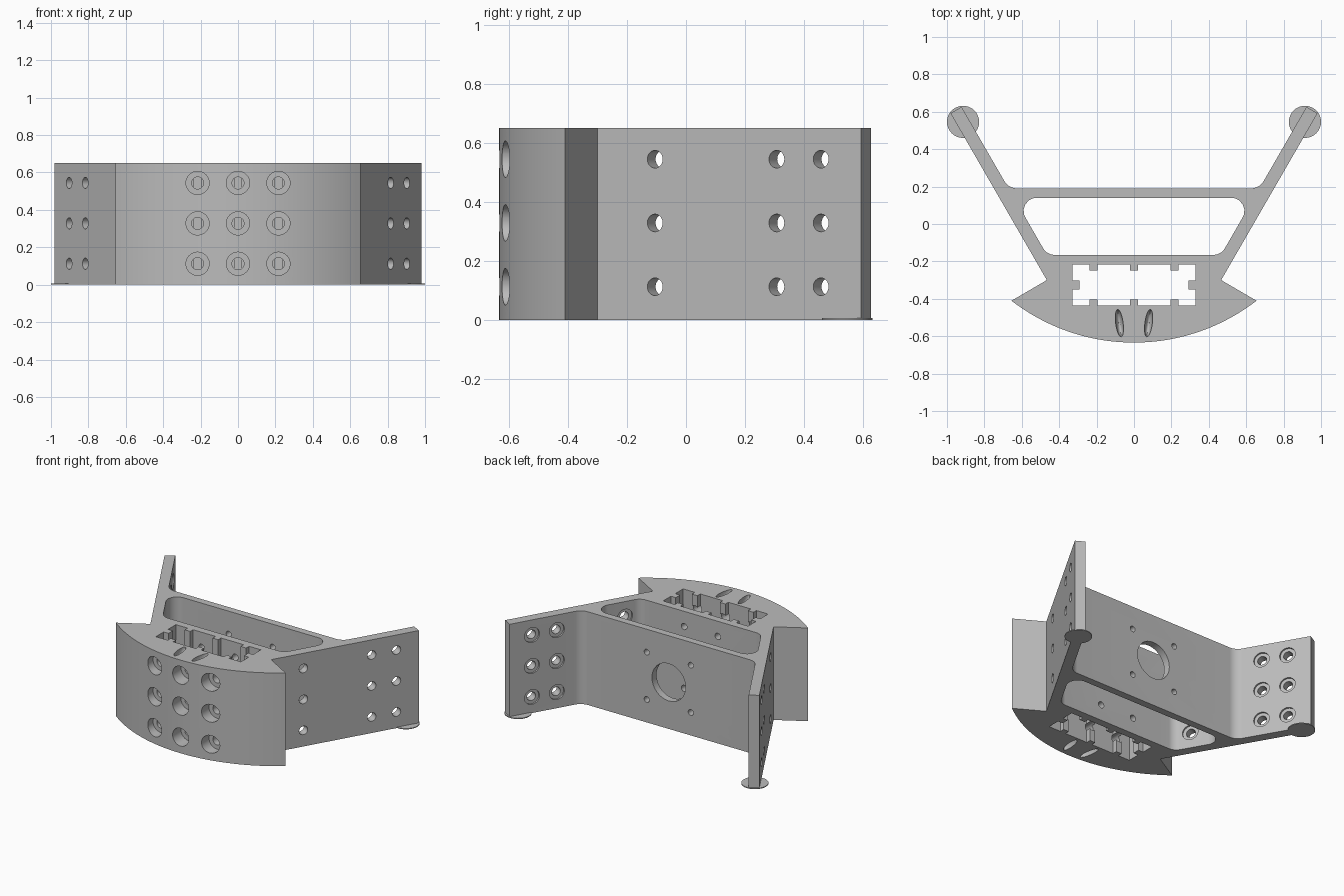
import bpy, bmesh, math
from mathutils import Vector, Matrix

if "Cube" in bpy.data.objects:
    bpy.data.objects.remove(bpy.data.objects["Cube"], do_unlink=True)

H = 0.65                                   # body height
ROWS = (0.112, 0.328, 0.544)               # screw rows
ARM = Vector((0.5, math.sqrt(0.75), 0))    # direction of the +x arm
OUT = Vector((ARM.y, -ARM.x, 0))           # outward normal of the +x arm
THICK = 0.068

grey = bpy.data.materials.new("plain grey")
grey.use_nodes = True
grey.diffuse_color = (0.5, 0.5, 0.5, 1)
grey.node_tree.nodes["Principled BSDF"].inputs["Base Color"].default_value = (0.5, 0.5, 0.5, 1)


def outer_x(y):
    return 0.466 + (y + 0.3) / math.sqrt(3)


def inner_x(y):
    return outer_x(y) - THICK / ARM.y


def make_object(name, bm):
    bmesh.ops.recalc_face_normals(bm, faces=bm.faces)
    mesh = bpy.data.meshes.new(name)
    bm.to_mesh(mesh)
    bm.free()
    mesh.materials.append(grey)
    obj = bpy.data.objects.new(name, mesh)
    bpy.context.collection.objects.link(obj)
    return obj


def prism(bm, points, z0, z1):
    face = bm.faces.new([bm.verts.new((p[0], p[1], z0)) for p in points])
    ext = bmesh.ops.extrude_face_region(bm, geom=[face])
    verts = [v for v in ext["geom"] if isinstance(v, bmesh.types.BMVert)]
    bmesh.ops.translate(bm, verts=verts, vec=(0, 0, z1 - z0))


def cylinder(bm, start, end, radius):
    start, end = Vector(start), Vector(end)
    axis = end - start
    mat = Matrix.Translation((start + end) / 2) @ axis.to_track_quat('Z', 'Y').to_matrix().to_4x4()
    bmesh.ops.create_cone(bm, cap_ends=True, segments=32, radius1=radius,
                          radius2=radius, depth=axis.length, matrix=mat)


def fillet(prev, corner, nxt, radius, steps=8):
    c = Vector(corner)
    a, b = (Vector(prev) - c).normalized(), (Vector(nxt) - c).normalized()
    half = a.angle(b) / 2
    centre = c + (a + b).normalized() * radius / math.sin(half)
    t = radius / math.tan(half)
    u, v = c + a * t - centre, c + b * t - centre
    return [centre + u.lerp(v, i / steps).normalized() * radius for i in range(steps + 1)]


def mirrored(half):
    return list(half) + [(-p[0], p[1]) for p in reversed(half)]


def carve(target, fill):
    bm = bmesh.new()
    fill(bm)
    cutter = make_object("cutter", bm)
    cutter.hide_render = True
    mod = target.modifiers.new("cut", 'BOOLEAN')
    mod.operation, mod.solver, mod.object = 'DIFFERENCE', 'EXACT', cutter
    bpy.context.view_layer.update()
    result = bpy.data.meshes.new_from_object(
        target.evaluated_get(bpy.context.evaluated_depsgraph_get()))
    target.modifiers.clear()
    target.data = result
    bpy.data.objects.remove(cutter, do_unlink=True)


# Body outline: curved bumper, side notches, spread arms, rear crossbar
tip_x, tip_y, front_y = 0.655, -0.41, -0.634
sag = tip_y - front_y
R = (tip_x ** 2 + sag ** 2) / (2 * sag)
sweep = math.asin(tip_x / R)
N = 24
half = [(R * math.sin(sweep * (i + 0.5) / (N + 0.5)),
         front_y + R - R * math.cos(sweep * (i + 0.5) / (N + 0.5))) for i in range(N + 1)]
arm_end = (inner_x(0.626), 0.626)
half += [(outer_x(-0.3), -0.3), (outer_x(0.592), 0.592), arm_end]
half += fillet(arm_end, (inner_x(0.19), 0.19), (0, 0.19), 0.08)
bm = bmesh.new()
prism(bm, mirrored(half), 0, H)
body = make_object("bracket_body", bm)


# Trapezoid window behind the bumper and ribbed slot inside it
def openings(bm):
    low, high = (inner_x(-0.165), -0.165), (inner_x(0.14), 0.14)
    side = fillet((0, -0.165), low, high, 0.07) + fillet(low, high, (0, 0.14), 0.07)
    prism(bm, mirrored(side), -0.1, H + 0.1)
    q = [(0.021, 0.078), (0.021, 0.11), (0.195, 0.11), (0.195, 0.078), (0.237, 0.078),
         (0.237, 0.11), (0.328, 0.11), (0.328, 0.024), (0.291, 0.024)]
    right = q + [(x, -y) for x, y in reversed(q)]
    prism(bm, [(x, y - 0.3265) for x, y in mirrored(right)], -0.1, H + 0.1)


# Screw holes in the bumper, arms, slot wall and rear crossbar
def holes(bm):
    for z in ROWS:
        for x in (-0.216, 0, 0.216):
            cylinder(bm, (x, -0.7, z), (x, -0.38, z), 0.032)
        for s in (-1, 1):
            for y in (-0.105, 0.307, 0.457):
                p = Vector((outer_x(y), y, z))
                a, b = p + OUT * 0.03, p - OUT * 0.1
                cylinder(bm, (s * a.x, a.y, z), (s * b.x, b.y, z), 0.03)
    for s in (-1, 1):
        for z in (ROWS[0], ROWS[2]):
            cylinder(bm, (s * 0.13, -0.235, z), (s * 0.13, -0.14, z), 0.022)
        for z in (0.16, 0.49):
            cylinder(bm, (s * 0.17, 0.1, z), (s * 0.17, 0.23, z), 0.02)
    cylinder(bm, (0, 0.1, H / 2), (0, 0.23, H / 2), 0.13)


# Wide recesses for the screw heads, and cable grooves on top and bottom
def recesses(bm):
    for z in ROWS:
        for x in (-0.216, 0, 0.216):
            cylinder(bm, (x, -0.7, z), (x, -0.54, z), 0.062)
        for s in (-1, 1):
            for y in (-0.105, 0.307, 0.457):
                p = Vector((outer_x(y), y, z)) - OUT * THICK
                a, b = p + OUT * 0.012, p - OUT * 0.025
                cylinder(bm, (s * a.x, a.y, z), (s * b.x, b.y, z), 0.052)
    for s in (-1, 1):
        for z in (0, H):
            mat = (Matrix.Translation((s * 0.078, -0.53, z)) @ Matrix.Rotation(-s * 0.13, 4, 'Z')
                   @ Matrix.Diagonal((0.02, 0.074, 0.05, 1)))
            bmesh.ops.create_uvsphere(bm, u_segments=24, v_segments=12, radius=1, matrix=mat)


for step in (openings, holes, recesses):
    carve(body, step)

# Thin round feet under the arm ends
parts = [body]
for s, side in ((1, "left"), (-1, "right")):
    bm = bmesh.new()
    cylinder(bm, (s * 0.914, 0.546, 0), (s * 0.914, 0.546, 0.006), 0.086)
    parts.append(make_object(side + "_foot_disc", bm))

# Smooth curved walls, crisp edges
bpy.ops.object.select_all(action='DESELECT')
for obj in parts:
    obj.select_set(True)
bpy.context.view_layer.objects.active = body
bpy.ops.object.shade_smooth_by_angle(angle=math.radians(25))
